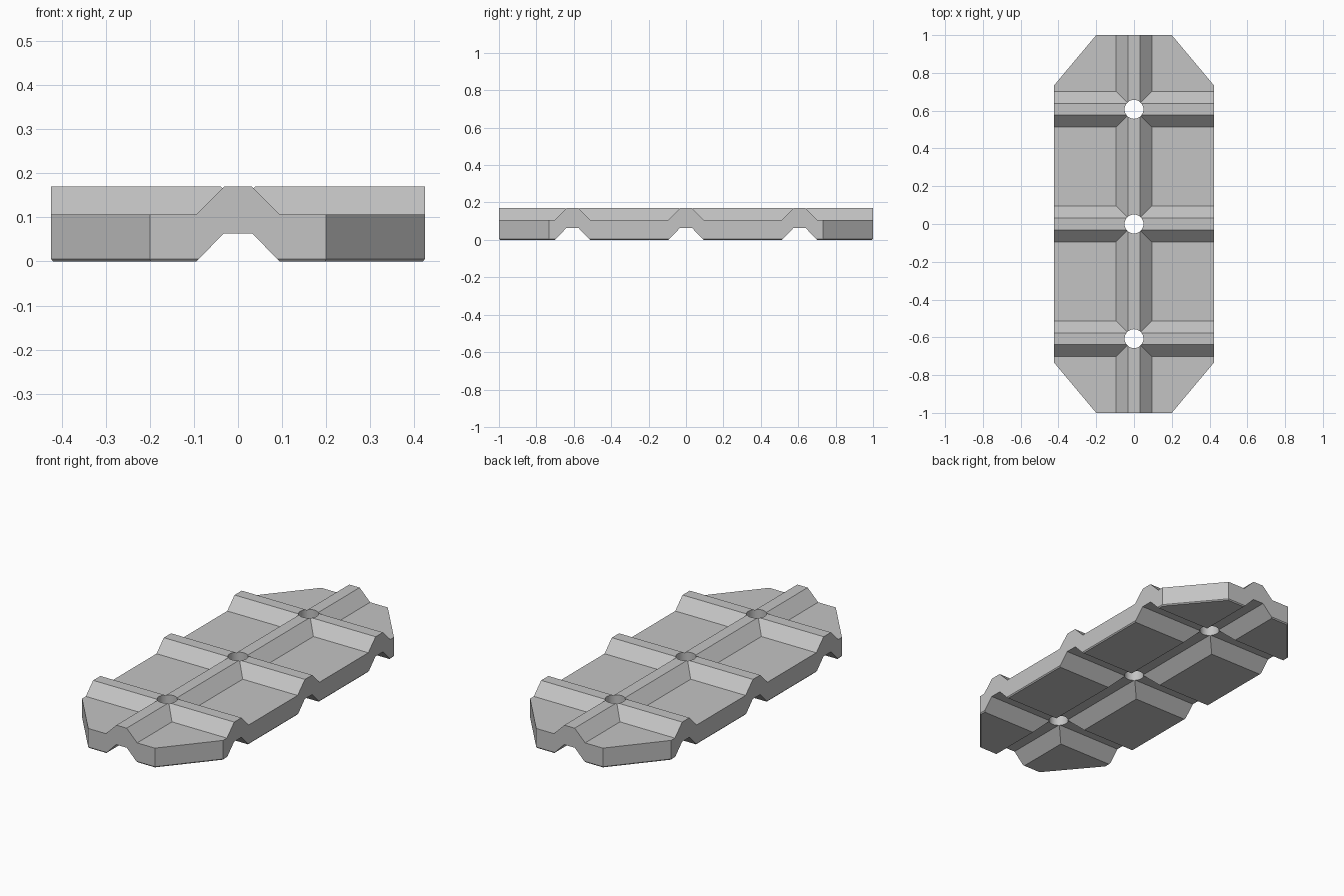
import bpy, bmesh
from math import cos, sin, tau

if "Cube" in bpy.data.objects:
    bpy.data.objects.remove(bpy.data.objects["Cube"])

HX, HY = 0.424, 1.0            # half width, half length
CX, CY = 0.2, 0.733            # where the cut corners begin
TOP, PANEL, GROOVE = 0.17, 0.107, 0.064
FOOT = 0.094                   # half width of a rib at its foot
RIBS = (-0.607, 0.0, 0.607)    # cross rib centres
OVER = 0.01                    # cutter overshoot
FAR = 1.2


def loft(bm, rings):
    """Join rings of points into a closed solid."""
    loops = [[bm.verts.new(p) for p in ring] for ring in rings]
    n = len(loops[0])
    for a, b in zip(loops, loops[1:]):
        for i in range(n):
            j = (i + 1) % n
            bm.faces.new((a[i], a[j], b[j], b[i]))
    bm.faces.new(loops[0][::-1])
    bm.faces.new(loops[-1])


def make(name, solids):
    bm = bmesh.new()
    for rings in solids:
        loft(bm, rings)
    bmesh.ops.recalc_face_normals(bm, faces=bm.faces)
    mesh = bpy.data.meshes.new(name)
    bm.to_mesh(mesh)
    bm.free()
    obj = bpy.data.objects.new(name, mesh)
    bpy.context.scene.collection.objects.link(obj)
    return obj


def rect(x0, x1, y0, y1, z):
    return [(x0, y0, z), (x1, y0, z), (x1, y1, z), (x0, y1, z)]


def outline(z, inset=0.0):
    x, y = HX - inset, HY - inset
    cx, cy = CX - inset * 0.45, CY - inset * 0.35
    return [(cx, -y, z), (x, -cy, z), (x, cy, z), (cx, y, z),
            (-cx, y, z), (-x, cy, z), (-x, -cy, z), (-cx, -y, z)]


def circle(y, z, r=0.05, n=32):
    return [(r * cos(tau * i / n), y + r * sin(tau * i / n), z) for i in range(n)]


# Slab with cut corners and a fine chamfer underneath
plate = make("ribbed_track_plate", [[outline(0, 0.005), outline(0.006), outline(TOP)]])

# Sloped pockets that leave the raised ribs on top
rise = TOP + OVER - PANEL
bounds = [-FAR - FOOT, *RIBS, FAR + FOOT]
pockets = []
for y0, y1 in zip(bounds, bounds[1:]):
    for x0, x1 in ((FOOT, FAR), (-FAR, -FOOT)):
        pockets.append([
            rect(x0, x1, y0 + FOOT, y1 - FOOT, PANEL),
            rect(x0 - rise, x1 + rise, y0 + FOOT - rise, y1 - FOOT + rise, TOP + OVER)])

# Matching grooves underneath, and round holes at the crossings
low, high = FOOT + OVER, FOOT - GROOVE + 0.002
cross_grooves = [[rect(-FAR, FAR, y - low, y + low, -OVER),
                  rect(-FAR, FAR, y - high, y + high, GROOVE)] for y in RIBS]
long_groove = [[rect(-low, low, -FAR, FAR, -OVER),
                rect(-high, high, -FAR, FAR, GROOVE)]]
holes = [[circle(y, -0.1), circle(y, 0.3)] for y in RIBS]

cutters = []
for name, solids in (("pocket_cutter", pockets), ("cross_groove_cutter", cross_grooves),
                     ("long_groove_cutter", long_groove), ("hole_cutter", holes)):
    cutter = make(name, solids)
    cutter.hide_render = True
    cutters.append(cutter)
    mod = plate.modifiers.new(name, "BOOLEAN")
    mod.operation = "DIFFERENCE"
    mod.solver = "EXACT"
    mod.object = cutter

# Bake the cuts and discard the cutters
bpy.context.view_layer.update()
graph = bpy.context.evaluated_depsgraph_get()
baked = bpy.data.meshes.new_from_object(plate.evaluated_get(graph))
plate.modifiers.clear()
plate.data = baked
for cutter in cutters:
    bpy.data.objects.remove(cutter)

# Plain grey finish
grey = bpy.data.materials.new("plain_grey")
grey.use_nodes = True
colour = (0.55, 0.55, 0.55, 1)
grey.diffuse_color = colour
grey.node_tree.nodes["Principled BSDF"].inputs["Base Color"].default_value = colour
plate.data.materials.clear()
plate.data.materials.append(grey)

# Smooth hole walls, crisp edges elsewhere
bpy.ops.object.select_all(action="DESELECT")
plate.select_set(True)
bpy.context.view_layer.objects.active = plate
bpy.ops.object.shade_smooth_by_angle(angle=0.5)
